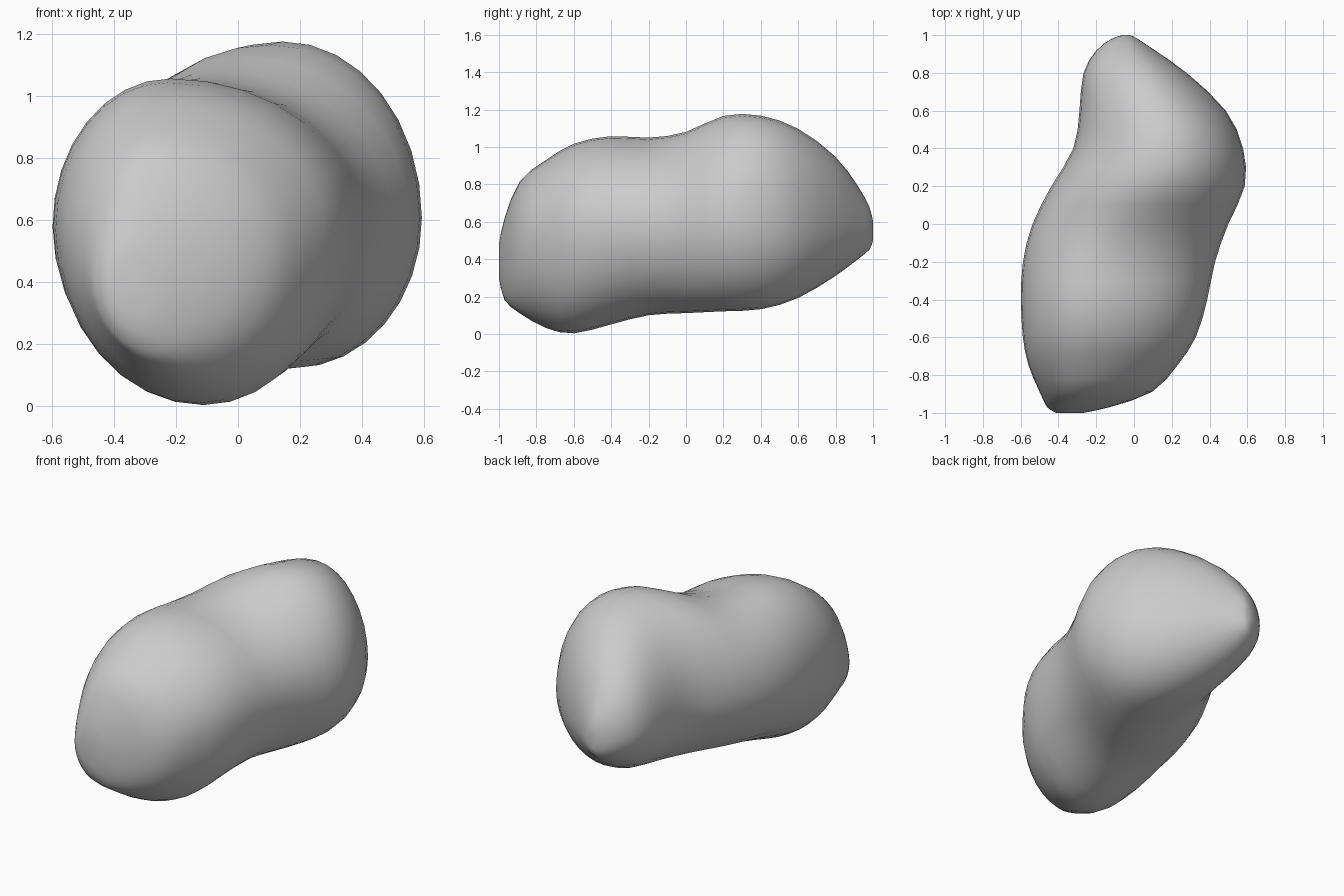
import bpy
import bmesh
import math

SIDES = 32      # vertices around each section
STEPS = 2       # interpolated sections per station

# Remove the default cube
cube = bpy.data.objects.get("Cube")
if cube:
    bpy.data.objects.remove(cube, do_unlink=True)

# Stations along the rock, front to back:
# y, x left edge, x right edge, bottom, top, x of crest, x of keel, z of widest line
stations = [
    (-1, -.41, -.27, .3, .48, -.34, -.34, .39),
    (-.97, -.46, -.13, .18, .62, -.32, -.28, .4),
    (-.89, -.5, .1, .11, .82, -.27, -.2, .46),
    (-.75, -.56, .23, .03, .93, -.25, -.15, .53),
    (-.6, -.59, .33, 0, 1.02, -.24, -.11, .57),
    (-.4, -.6, .39, .05, 1.06, -.22, -.09, .58),
    (-.2, -.59, .43, .1, 1.05, -.18, -.03, .58),
    (0, -.54, .5, .11, 1.08, -.05, .07, .6),
    (.2, -.44, .59, .12, 1.17, .1, .16, .61),
    (.4, -.32, .58, .13, 1.17, .17, .19, .6),
    (.6, -.29, .49, .19, 1.1, .13, .13, .58),
    (.8, -.27, .28, .31, .95, .04, .02, .58),
    (.92, -.2, .11, .4, .79, -.03, -.05, .57),
    (.98, -.12, .02, .45, .68, -.04, -.05, .55),
    (1, -.06, -.02, .5, .6, -.04, -.04, .55),
]


def blend(a, b, c, d, t):
    """Smooth curve from b to c, guided by its neighbours a and d."""
    return b + t / 2 * (c - a + t * (2 * a - 5 * b + 4 * c - d
                                     + t * (3 * (b - c) + d - a)))


def refine(rows, steps):
    """Insert smoothly interpolated rows between the stations."""
    result = []
    last = len(rows) - 1
    for i in range(last):
        four = [rows[max(0, min(last, i + k))] for k in (-1, 0, 1, 2)]
        for s in range(steps):
            result.append([blend(*vals, s / steps) for vals in zip(*four)])
    result.append(rows[last])
    return result


def section_points(row):
    """Closed lopsided oval made of four quarter ellipses."""
    y, left, right, bottom, top, crest, keel, waist = row
    for k in range(SIDES):
        angle = math.tau * k / SIDES
        c, s = math.cos(angle), math.sin(angle)
        middle = crest if s >= 0 else keel
        # Slide the middle gradually so the waist stays continuous
        x = middle + c * ((right - middle) if c >= 0 else (middle - left))
        z = waist + s * ((top - waist) if s >= 0 else (waist - bottom))
        yield x, y, z


def build_rock(name, material):
    bm = bmesh.new()
    rings = [[bm.verts.new(p) for p in section_points(row)]
             for row in refine(stations, STEPS)]
    # Skin between neighbouring sections
    for a, b in zip(rings, rings[1:]):
        for k in range(SIDES):
            n = (k + 1) % SIDES
            bm.faces.new((a[k], a[n], b[n], b[k]))
    # Blunt ends
    bm.faces.new(rings[0])
    bm.faces.new(rings[-1])
    bmesh.ops.recalc_face_normals(bm, faces=bm.faces)
    # Even out the surface slightly
    inner = [v for ring in rings[3:-3] for v in ring]
    bmesh.ops.smooth_vert(bm, verts=inner, factor=0.3,
                          use_axis_x=True, use_axis_y=True, use_axis_z=True)
    for face in bm.faces:
        face.smooth = True
    mesh = bpy.data.meshes.new(name)
    bm.to_mesh(mesh)
    bm.free()
    mesh.materials.append(material)
    rock = bpy.data.objects.new(name, mesh)
    bpy.context.collection.objects.link(rock)
    return rock


def make_material(name, colour):
    material = bpy.data.materials.new(name)
    material.use_nodes = True
    material.diffuse_color = colour
    shader = material.node_tree.nodes["Principled BSDF"]
    shader.inputs["Base Color"].default_value = colour
    shader.inputs["Roughness"].default_value = 0.9
    return material


stone = make_material("stone_grey", (0.6, 0.6, 0.6, 1))
build_rock("rock_body", stone)
